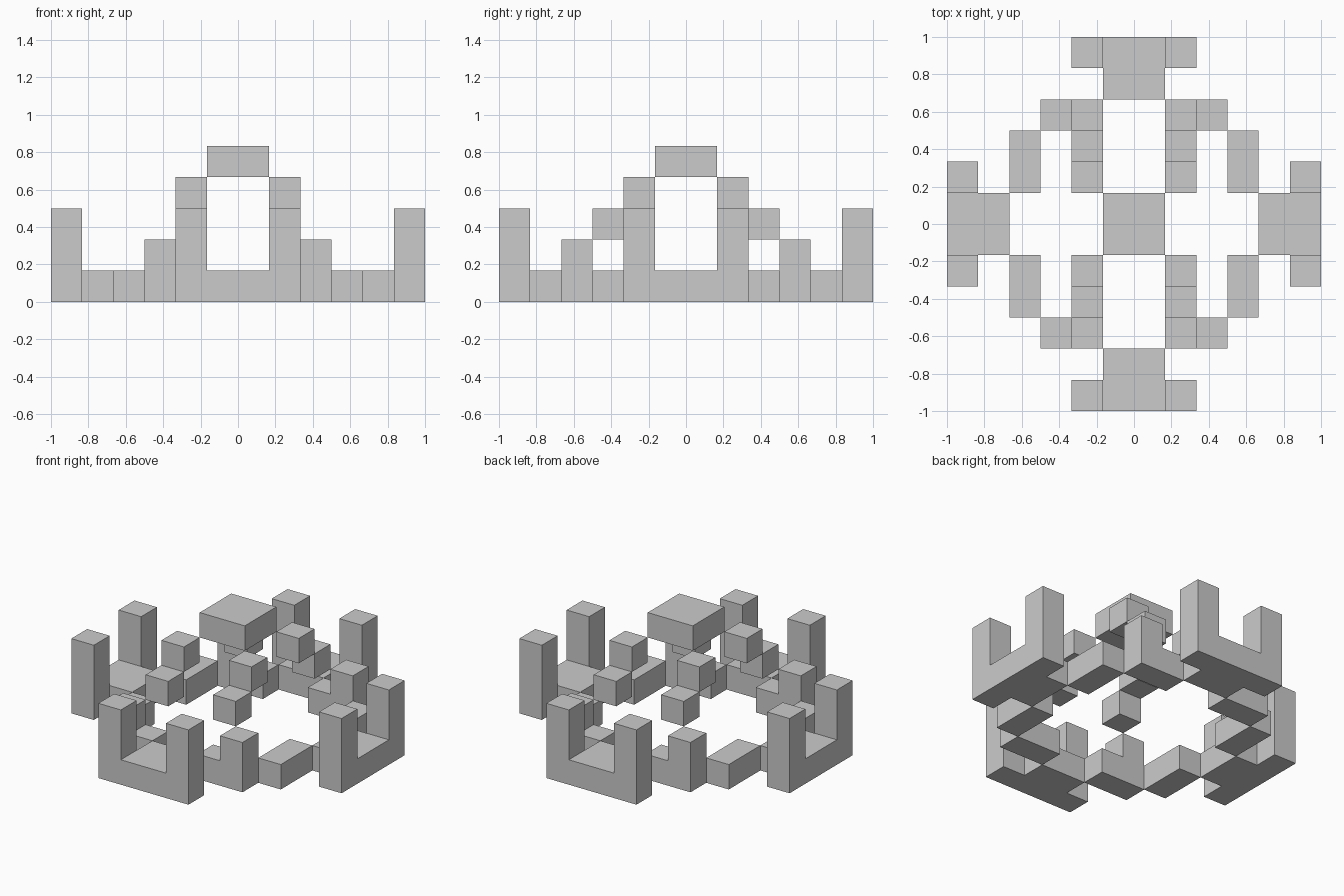
import bpy, bmesh, math
from mathutils import Matrix, Vector

if "Cube" in bpy.data.objects:
    bpy.data.objects.remove(bpy.data.objects["Cube"])

U = 1 / 6  # size of one block


def block_part(name, boxes, transform=Matrix()):
    """Skin of joined blocks; each box is (x0, x1, y0, y1, z0, z1) in block units."""
    cells = {(x, y, z) for x0, x1, y0, y1, z0, z1 in boxes
             for x in range(x0, x1) for y in range(y0, y1) for z in range(z0, z1)}
    bm = bmesh.new()
    for cell in cells:
        for axis in range(3):
            for side in (0, 1):
                near = list(cell)
                near[axis] += 2 * side - 1
                if tuple(near) in cells:
                    continue
                b, c = (axis + 1) % 3, (axis + 2) % 3
                corners = []
                for i, j in ((0, 0), (1, 0), (1, 1), (0, 1)):
                    p = Vector(cell)
                    p[axis] += side
                    p[b] += i
                    p[c] += j
                    corners.append(bm.verts.new(transform @ (p * U)))
                bm.faces.new(corners)
    bmesh.ops.remove_doubles(bm, verts=bm.verts, dist=1e-4)
    bmesh.ops.recalc_face_normals(bm, faces=bm.faces)
    bmesh.ops.dissolve_limit(bm, angle_limit=0.01, verts=bm.verts, edges=bm.edges)
    bmesh.ops.recalc_face_normals(bm, faces=bm.faces)
    mesh = bpy.data.meshes.new(name)
    bm.to_mesh(mesh)
    bm.free()
    obj = bpy.data.objects.new(name, mesh)
    bpy.context.collection.objects.link(obj)
    return obj


# Four gates: two posts on a sill with an inward step
gate = [(-2, 2, 5, 6, 0, 1), (-1, 1, 4, 5, 0, 1),
        (-2, -1, 5, 6, 1, 3), (1, 2, 5, 6, 1, 3)]
for i, side in enumerate(("back", "left", "front", "right")):
    block_part("gate_" + side, gate, Matrix.Rotation(i * math.pi / 2, 4, 'Z'))

# Pieces repeated in each quadrant
quadrant_parts = {
    "corner_wall": [(1, 3, 3, 4, 0, 1), (2, 3, 3, 4, 1, 2)],
    "low_wall": [(3, 4, 1, 3, 0, 1)],
    "lower_floating_block": [(1, 2, 2, 3, 2, 3)],
    "upper_floating_block": [(1, 2, 1, 2, 3, 4)],
}
for sx, xname in ((1, "right"), (-1, "left")):
    for sy, yname in ((1, "back"), (-1, "front")):
        mirror = Matrix.Diagonal((sx, sy, 1, 1))
        for name, boxes in quadrant_parts.items():
            block_part(f"{name}_{yname}_{xname}", boxes, mirror)

# Central roof slab
block_part("roof_slab", [(-1, 1, -1, 1, 4, 5)])
